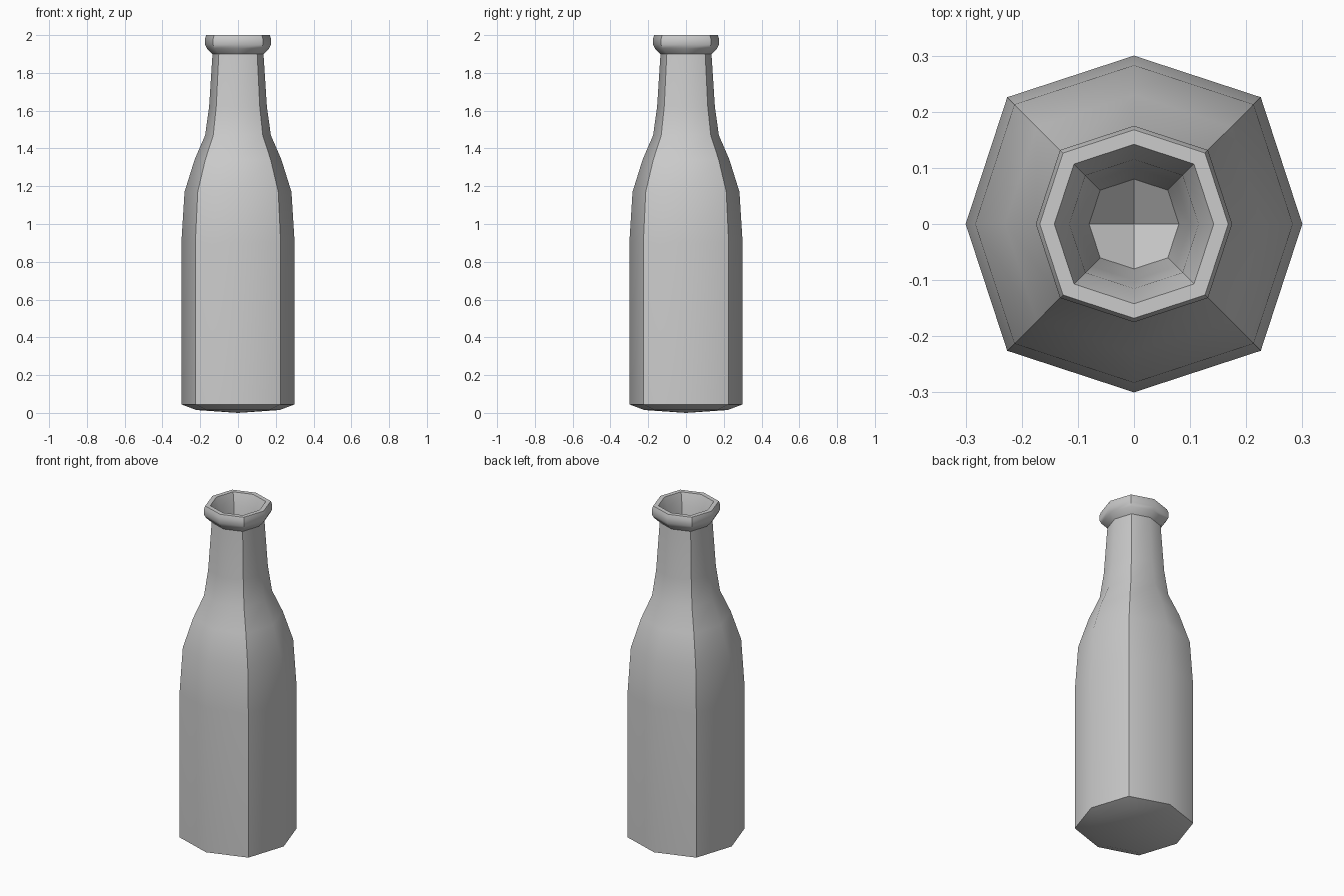
import bpy, bmesh, math

if "Cube" in bpy.data.objects:
    bpy.data.objects.remove(bpy.data.objects["Cube"])

# Outer then inner profile: (radius on the axes, height)
outer = [(0.22, 0.015), (0.30, 0.045), (0.30, 0.90), (0.283, 1.17), (0.23, 1.34),
         (0.174, 1.47), (0.153, 1.62), (0.135, 1.90), (0.165, 1.93), (0.175, 1.95),
         (0.175, 1.98), (0.168, 2.0)]
inner = [(0.142, 2.0), (0.115, 1.93), (0.10, 1.80), (0.08, 1.60)]
DIAG = 1.065  # corners on the diagonals sit slightly further out


def ring(bm, r, z):
    verts = []
    for i in range(8):
        a = i * math.pi / 4
        k = r * (DIAG if i % 2 else 1.0)
        verts.append(bm.verts.new((k * math.cos(a), k * math.sin(a), z)))
    return verts


bm = bmesh.new()
rings = [ring(bm, r, z) for r, z in outer + inner]

# Walls, lip and neck interior
for lo, hi in zip(rings, rings[1:]):
    for i in range(8):
        j = (i + 1) % 8
        bm.faces.new((lo[i], lo[j], hi[j], hi[i]))

# Shallow domed base and funnel-shaped inner floor, four quads each
for loop, z in ((rings[0], 0.0), (rings[-1], 1.52)):
    centre = bm.verts.new((0, 0, z))
    for i in range(0, 8, 2):
        bm.faces.new((centre, loop[i], loop[i + 1], loop[(i + 2) % 8]))

bmesh.ops.recalc_face_normals(bm, faces=bm.faces)
mesh = bpy.data.meshes.new("bottle")
bm.to_mesh(mesh)
bm.free()
bottle = bpy.data.objects.new("bottle", mesh)
bpy.context.collection.objects.link(bottle)

# Smooth on the axis creases, sharp on the diagonal creases
bpy.context.view_layer.objects.active = bottle
bottle.select_set(True)
bpy.ops.object.shade_smooth_by_angle(angle=math.radians(42))
